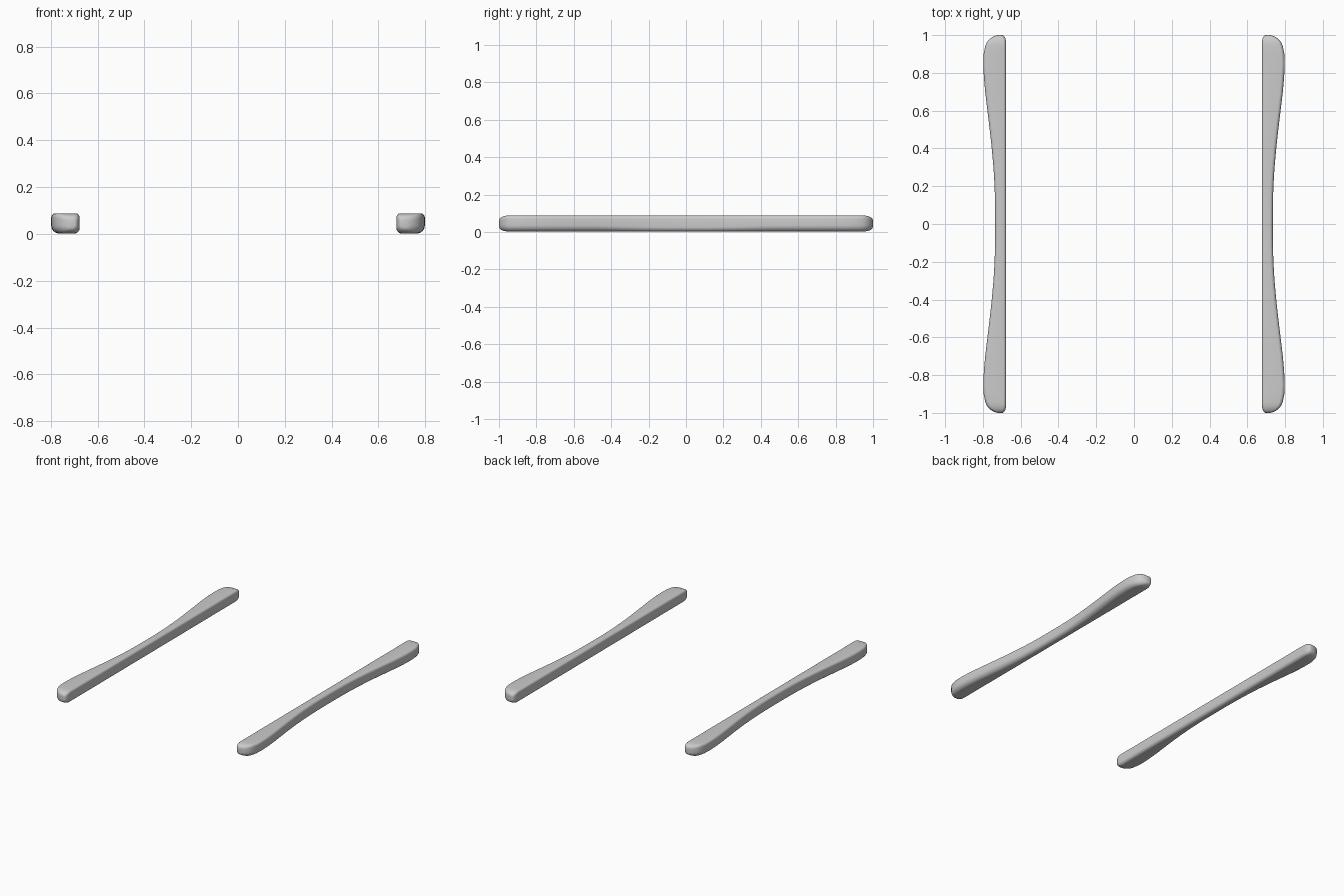
import bpy, bmesh, math

if "Cube" in bpy.data.objects:
    bpy.data.objects.remove(bpy.data.objects["Cube"])

# Half-length stations: y, inner x, outer x, height inset
HALF = [(0, .677, .735, 0), (.1, .677, .7355, 0), (.2, .677, .738, 0),
        (.3, .677, .744, 0), (.4, .677, .753, 0), (.5, .677, .764, 0),
        (.6, .677, .776, 0), (.7, .677, .788, 0), (.78, .677, .795, 0),
        (.85, .677, .798, 0), (.9, .677, .796, 0), (.94, .677, .788, 0),
        (.96, .677, .78, .001), (.975, .679, .769, .004), (.985, .682, .757, .008),
        (.993, .686, .744, .013), (.998, .691, .73, .019), (1, .697, .718, .027)]
STATIONS = [(-y, a, b, c) for y, a, b, c in HALF[:0:-1]] + HALF
Z0, Z1, SEG = .002, .088, 6


def section(y, xi, xo, inset):
    """Rounded rectangle, softer on the lower outer corner."""
    z0, z1 = Z0 + inset, Z1 - inset
    limit = min(xo - xi, z1 - z0)
    corners = [(xi, z0, 1, 1, .022, 180), (xo, z0, -1, 1, .034, 270),
               (xo, z1, -1, -1, .018, 0), (xi, z1, 1, -1, .016, 90)]
    pts = []
    for x, z, sx, sz, r, start in corners:
        r = min(r, limit * .42)
        for i in range(SEG + 1):
            a = math.radians(start + 90 * i / SEG)
            pts.append((x + sx * r + r * math.cos(a), y, z + sz * r + r * math.sin(a)))
    return pts


def make_rail(name, side):
    bm = bmesh.new()
    rings = [[bm.verts.new((side * x, y, z)) for x, y, z in section(*s)] for s in STATIONS]
    n = len(rings[0])
    for a, b in zip(rings, rings[1:]):
        for i in range(n):
            j = (i + 1) % n
            bm.faces.new((a[i], a[j], b[j], b[i]))
    bm.faces.new(rings[0])
    bm.faces.new(rings[-1])
    bmesh.ops.recalc_face_normals(bm, faces=bm.faces)
    for f in bm.faces:
        f.smooth = True
    me = bpy.data.meshes.new(name)
    bm.to_mesh(me)
    bm.free()
    bpy.context.collection.objects.link(bpy.data.objects.new(name, me))


# Two mirrored flared rails
make_rail("right_rail", 1)
make_rail("left_rail", -1)
